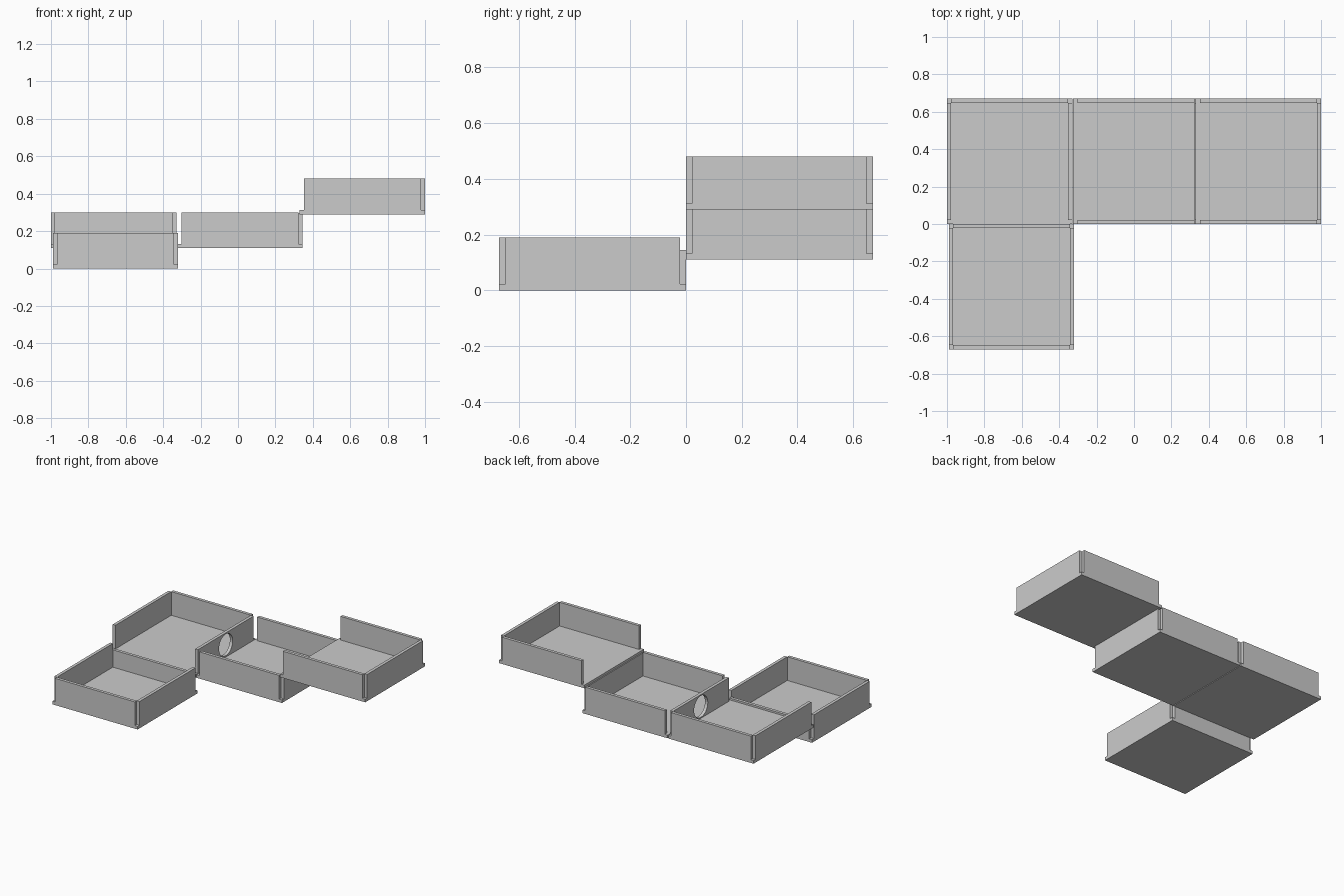
import bpy
import math

if "Cube" in bpy.data.objects:
    bpy.data.objects.remove(bpy.data.objects["Cube"])

S = 0.67      # tile size
T = 0.022     # wall and floor thickness
H = 0.19      # full tile height


def box(name, x0, x1, y0, y1, z0, z1):
    bpy.ops.mesh.primitive_cube_add(
        size=1, location=((x0 + x1) / 2, (y0 + y1) / 2, (z0 + z1) / 2))
    ob = bpy.context.object
    ob.name = name
    ob.scale = (x1 - x0, y1 - y0, z1 - z0)
    bpy.ops.object.transform_apply(location=False, rotation=False, scale=True)
    return ob


def room(name, x, y, z, walls):
    """Square floor with slotted-in walls; corners stay open above the floor.
    walls maps a side to the height of its top above the tile's base."""
    X, Y = x + S, y + S
    box(name + "_floor", x, X, y, Y, z, z + T)
    spans = {
        "left": (x, x + T, y + T, Y - T),
        "right": (X - T, X, y + T, Y - T),
        "front": (x + T, X - T, y, y + T),
        "back": (x + T, X - T, Y - T, Y),
    }
    return {side: box(f"{name}_{side}_wall", *spans[side], z + T, z + top)
            for side, top in walls.items()}


# Front left room: low step at the back leads up to the next level
room("entry_room", -0.99, -S, 0, {"left": H, "right": H, "front": H, "back": 0.145})

# Back left room: open to the front, round passage in the right wall
back_left = room("corner_room", -1.0, 0, 0.11, {"left": H, "right": H, "back": H})

# Middle room: open to the left
room("middle_room", -0.325, 0, 0.11, {"right": 0.185, "front": H, "back": H})

# Raised right room: open to the left
room("upper_room", 0.33, 0, 0.29, {"right": H, "front": H, "back": H})

# Round passage cutter
bpy.ops.mesh.primitive_cylinder_add(
    vertices=32, radius=0.077, depth=0.2,
    location=(-0.34, S / 2, 0.215), rotation=(0, math.pi / 2, 0))
cutter = bpy.context.object
cutter.name = "passage_cutter"
cutter.hide_render = True
cutter.display_type = 'WIRE'
wall = back_left["right"]
mod = wall.modifiers.new("round_passage", 'BOOLEAN')
mod.operation = 'DIFFERENCE'
mod.solver = 'EXACT'
mod.object = cutter
bpy.context.view_layer.objects.active = wall
bpy.ops.object.modifier_apply(modifier=mod.name)
bpy.data.objects.remove(cutter, do_unlink=True)
